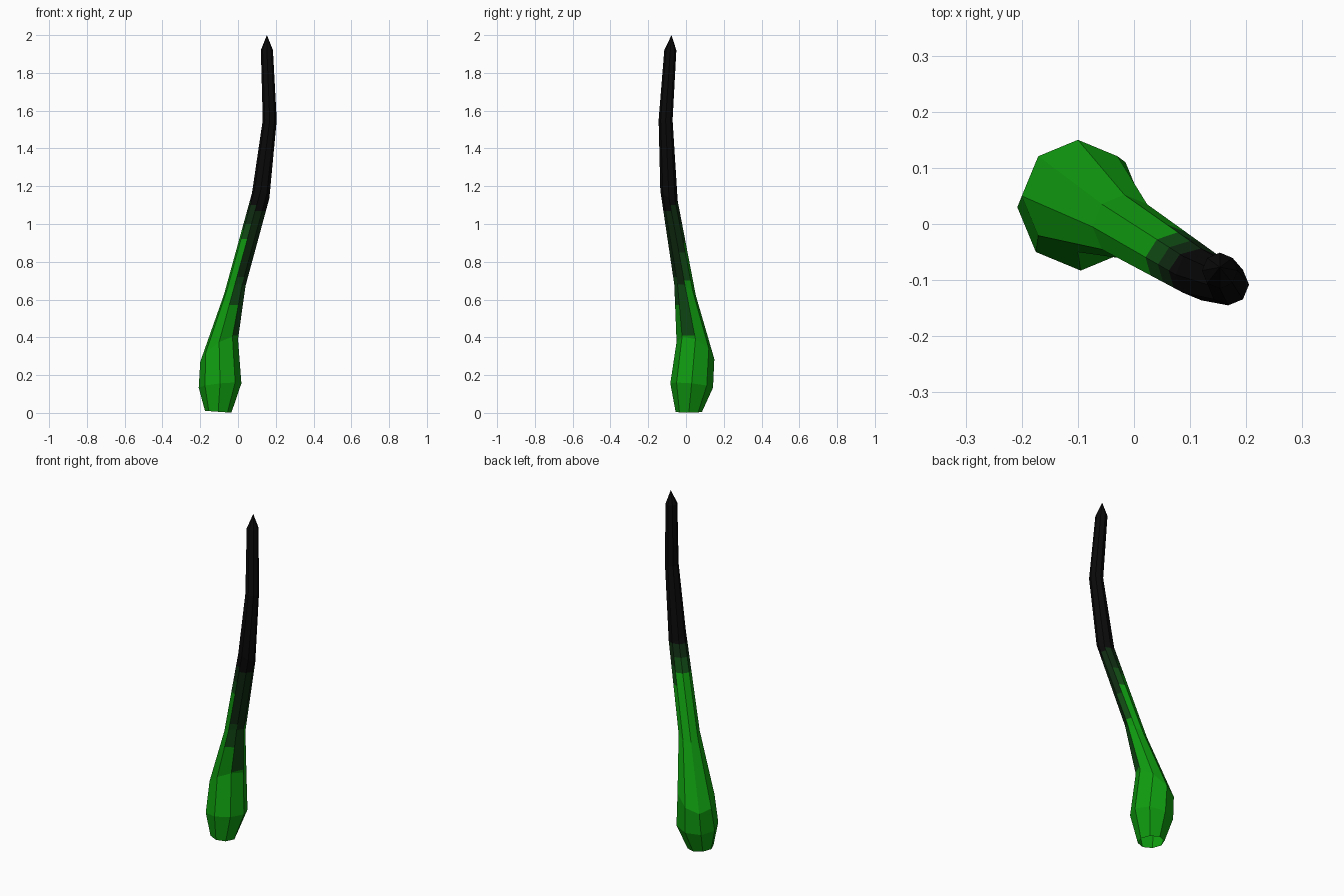
import bpy, bmesh, math
from mathutils import Vector

cube = bpy.data.objects.get("Cube")
if cube:
    bpy.data.objects.remove(cube)


def material(name, rgb):
    m = bpy.data.materials.new(name)
    m.use_nodes = True
    m.diffuse_color = (*rgb, 1)
    m.node_tree.nodes["Principled BSDF"].inputs["Base Color"].default_value = (*rgb, 1)
    return m


mats = [material("leaf green", (0.005, 0.34, 0.005)),
        material("dark green", (0.006, 0.075, 0.008)),
        material("deep green", (0.005, 0.026, 0.006)),
        material("soft black", (0.003, 0.003, 0.003))]

SIDES = 8
# Stalk rings: centre x, y, z, radius, tilt along x, tilt along y
rings = [(-0.105, 0.015, 0.006, 0.07, -0.07, 0),
         (-0.095, 0.03, 0.145, 0.113, 0.1, -0.1),
         (-0.1, 0.05, 0.33, 0.1, 0.6, -0.45),
         (-0.017, -0.005, 0.65, 0.057, 0.4, -0.5),
         (0.12, -0.09, 1.15, 0.046, -0.3, -0.6),
         (0.168, -0.108, 1.55, 0.037, 0, 0),
         (0.153, -0.083, 1.92, 0.032, 0, 0)]

bm = bmesh.new()
loops = []
for cx, cy, cz, r, tx, ty in rings:
    loop = []
    for i in range(SIDES):
        a = math.tau * i / SIDES
        dx, dy = r * math.cos(a), r * math.sin(a)
        loop.append(bm.verts.new((cx + dx, cy + dy, cz + tx * dx + ty * dy)))
    loops.append(loop)

# Side faces, open at the foot; the strip number is kept in material_index
for low, high in zip(loops, loops[1:]):
    for i in range(SIDES):
        j = (i + 1) % SIDES
        bm.faces.new((low[i], low[j], high[j], high[i])).material_index = i

# Pointed tip
tip = bm.verts.new((0.153, -0.077, 2.0))
for i in range(SIDES):
    bm.faces.new((loops[-1][i], loops[-1][(i + 1) % SIDES], tip)).material_index = i

# Heights where each strip turns dark green, deep green and black
dark = [0.7, 0.9, 0.97, 0.97, 0.97, 0.92, 0.57, 0.41]
deep = [0.85, 1.0, 1.05, 1.05, 1.05, 1.0, 0.72, 0.68]
black = [1.1, 1.12, 1.12, 1.12, 1.12, 1.1, 1.07, 1.07]
limits = list(zip(dark, deep, black))

# Cut each strip at its own colour borders
for strip, heights in enumerate(limits):
    for h in heights:
        faces = [f for f in bm.faces if f.material_index == strip]
        geom = set(faces)
        for f in faces:
            geom.update(f.edges)
            geom.update(f.verts)
        bmesh.ops.bisect_plane(bm, geom=list(geom), dist=0.0001,
                               plane_co=Vector((0, 0, h)), plane_no=Vector((0, 0, 1)))

# Colour by height within each strip
for f in bm.faces:
    z = f.calc_center_median().z
    f.material_index = sum(z > h for h in limits[f.material_index])
    f.smooth = False

mesh = bpy.data.meshes.new("stalk")
bm.to_mesh(mesh)
bm.free()
for m in mats:
    mesh.materials.append(m)
stalk = bpy.data.objects.new("stalk", mesh)
bpy.context.collection.objects.link(stalk)
